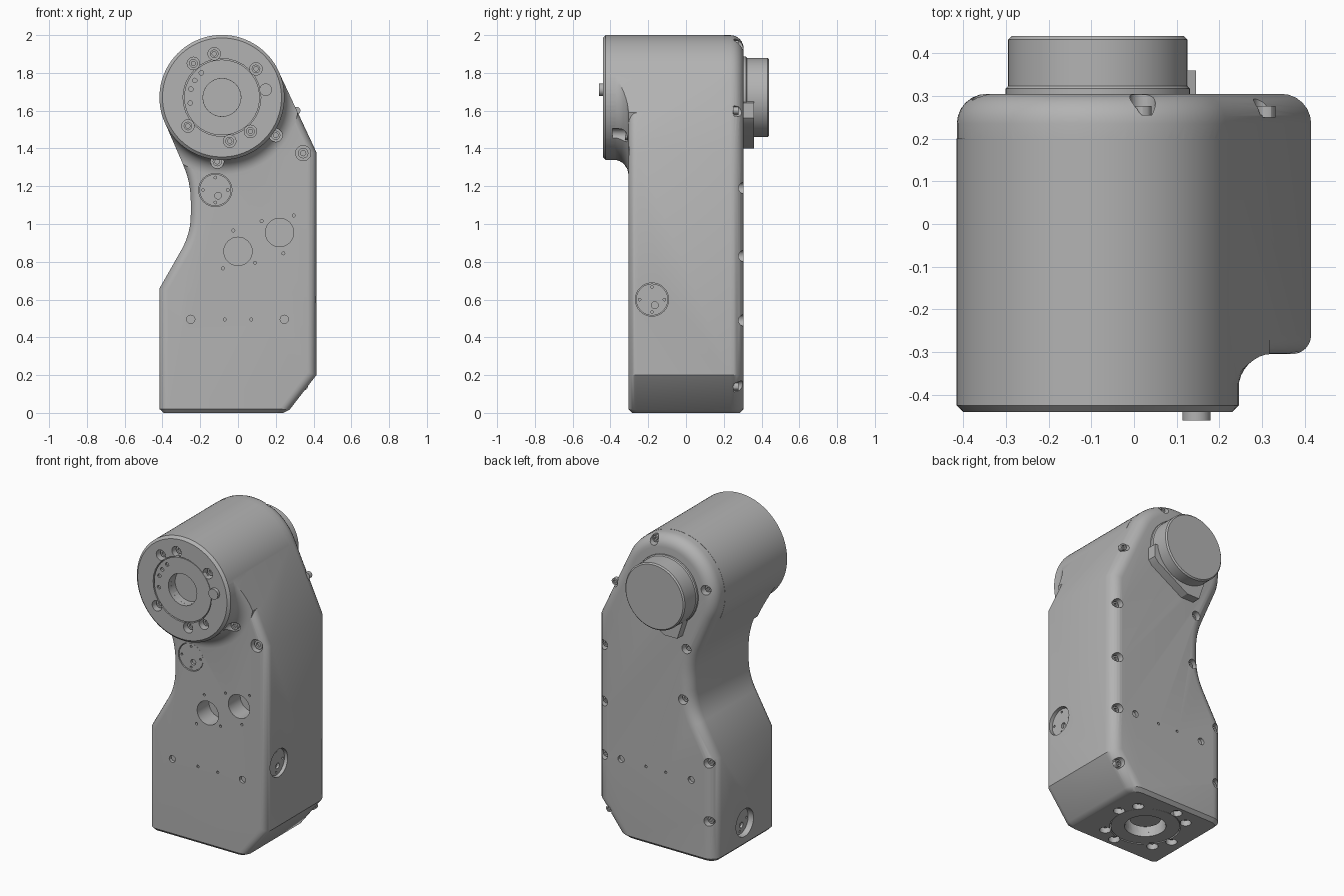
import bpy, bmesh, math
from mathutils import Vector, Matrix

cube = bpy.data.objects.get("Cube")
if cube:
    bpy.data.objects.remove(cube)

grey = bpy.data.materials.new("housing grey")
grey.use_nodes = True
grey.diffuse_color = (0.45, 0.45, 0.45, 1)
grey.node_tree.nodes["Principled BSDF"].inputs["Base Color"].default_value = (0.45, 0.45, 0.45, 1)

FRONT, BACK, DOWN = Vector((0, -1, 0)), Vector((0, 1, 0)), Vector((0, 0, -1))
LEFT, RIGHT = Vector((1, 0, 0)), Vector((-1, 0, 0))
CX, CZ, R = -0.085, 1.67, 0.33      # head axis and radius
HALF = 0.305                        # half depth of the housing


def finish(name, bm):
    bmesh.ops.recalc_face_normals(bm, faces=bm.faces)
    mesh = bpy.data.meshes.new(name)
    bm.to_mesh(mesh)
    bm.free()
    mesh.materials.append(grey)
    ob = bpy.data.objects.new(name, mesh)
    bpy.context.collection.objects.link(ob)
    return ob


def activate(ob):
    bpy.ops.object.select_all(action='DESELECT')
    ob.select_set(True)
    bpy.context.view_layer.objects.active = ob


def smooth(ob):
    activate(ob)
    bpy.ops.object.shade_smooth_by_angle(angle=math.radians(30))


def add_lathe(bm, profile, pos, axis, segs):
    """Spin (radius, height) points about the axis through pos."""
    part = bmesh.new()
    verts = [part.verts.new((r, 0, h)) for r, h in profile]
    edges = [part.edges.new(pair) for pair in zip(verts, verts[1:])]
    bmesh.ops.spin(part, geom=verts + edges, cent=(0, 0, 0), axis=(0, 0, 1),
                   angle=2 * math.pi, steps=segs)
    bmesh.ops.remove_doubles(part, verts=part.verts, dist=1e-5)
    bmesh.ops.recalc_face_normals(part, faces=part.faces)
    turn = axis.to_track_quat('Z', 'Y').to_matrix().to_4x4()
    part.transform(Matrix.Translation(Vector(pos)) @ turn)
    temp = bpy.data.meshes.new("temp")
    part.to_mesh(temp)
    part.free()
    bm.from_mesh(temp)
    bpy.data.meshes.remove(temp)


def lathe(name, profile, pos, axis, segs=64):
    bm = bmesh.new()
    add_lathe(bm, profile, pos, axis, segs)
    return finish(name, bm)


def rod(r, low, high):
    return [(0, low), (r, low), (r, high), (0, high)]


def boolean(ob, other, mode, keep=False):
    activate(ob)
    mod = ob.modifiers.new("shape", 'BOOLEAN')
    mod.object, mod.operation, mod.solver = other, mode, 'EXACT'
    bpy.ops.object.modifier_apply(modifier=mod.name)
    if not keep:
        bpy.data.objects.remove(other)


def cut(ob, holes):
    """Each hole is (surface point, outward axis, radius, depth)."""
    bm = bmesh.new()
    for pos, axis, r, depth in holes:
        add_lathe(bm, rod(r, -depth, 0.02), pos, axis, 12 if r < 0.03 else 32)
    boolean(ob, finish("cutter", bm), 'DIFFERENCE')


def prism(name, outline, y0, y1):
    bm = bmesh.new()
    face = bm.faces.new([bm.verts.new((x, y0, z)) for x, z in outline])
    new = bmesh.ops.extrude_face_region(bm, geom=[face])["geom"]
    bmesh.ops.translate(bm, vec=(0, y1 - y0, 0),
                        verts=[v for v in new if isinstance(v, bmesh.types.BMVert)])
    return finish(name, bm)


def bend(a, b, c, t=0.1, n=6):
    """Rounded corner at b."""
    a, b, c = Vector(a), Vector(b), Vector(c)
    p, q = b + (a - b).normalized() * t, b + (c - b).normalized() * t
    return [p.lerp(b, i / n).lerp(b.lerp(q, i / n), i / n) for i in range(n + 1)]


# Housing outline, running below the floor so the base can be sliced flat
arc = [(CX + R * math.cos(a), CZ + R * math.sin(a))
       for a in (math.radians(25.1 + 178.3 * i / 40) for i in range(41))]
waist_top, waist_low, hip = (-0.25, 1.22), (-0.25, 0.95), (-0.415, 0.66)
outline = [(0.105, -0.2), (0.415, 0.2), (0.415, 1.38)] + arc
outline += bend(arc[-1], waist_top, waist_low) + bend(waist_top, waist_low, hip)
outline += [hip, (-0.415, -0.2)]

# Housing with rounded front and back rims and a chamfered base
housing = prism("housing", outline, -HALF, HALF)
bm = bmesh.new()
bm.from_mesh(housing.data)
for y, width in ((-HALF, 0.045), (HALF, 0.07)):
    rim = [e for e in bm.edges if all(abs(v.co.y - y) < 1e-4 for v in e.verts)]
    bmesh.ops.bevel(bm, geom=rim, offset=width, segments=6, profile=0.5,
                    affect='EDGES', clamp_overlap=False)
sliced = bmesh.ops.bisect_plane(bm, geom=bm.verts[:] + bm.edges[:] + bm.faces[:],
                                plane_co=(0, 0, 0), plane_no=DOWN, clear_outer=True)
base = [e for e in sliced["geom_cut"] if isinstance(e, bmesh.types.BMEdge)]
bmesh.ops.edgeloop_fill(bm, edges=base)
base = [e for e in bm.edges if all(abs(v.co.z) < 1e-5 for v in e.verts)]
bmesh.ops.bevel(bm, geom=base, offset=0.02, segments=1, affect='EDGES')
bmesh.ops.recalc_face_normals(bm, faces=bm.faces)
bm.to_mesh(housing.data)
bm.free()

# Fillet between head and front face, trimmed to the housing outline
flare = [(0, -0.1), (R + 0.08, -0.1), (R + 0.08, 0)]
flare += [(R + 0.08 * (1 - math.sin(a)), 0.08 * (1 - math.cos(a)))
          for a in (math.pi / 2 * i / 8 for i in range(1, 9))] + [(0, 0.08)]
fillet = lathe("fillet", flare, (CX, -HALF, CZ), FRONT, 96)
boolean(fillet, prism("trim", outline, -0.6, 0.6), 'INTERSECT')
boolean(housing, fillet, 'UNION')

# Protruding head drum
drum = [(0, -0.2), (R + 0.001, -0.2), (R + 0.001, 0.425), (R - 0.015, 0.44), (0, 0.44)]
boolean(housing, lathe("head", drum, (CX, 0, CZ), FRONT, 96), 'UNION')

# Flange pockets, access ports and inspection plugs
head_face, base_face = Vector((CX, -0.44, CZ)), Vector((CX, 0, 0))
plugs = [((-0.12, -HALF, 1.18), FRONT, 0.004), ((0.415, -0.18, 0.6), LEFT, 0.02),
         ((-0.415, 0, 0.15), RIGHT, 0.035)]
holes = [(head_face, FRONT, 0.206, 0.03), (base_face, DOWN, 0.206, 0.03)]
holes += [((x, -HALF, z), FRONT, 0.075, 0.12) for x, z in ((0, 0.855), (0.22, 0.955))]
holes += [(pos, axis, 0.088, 0.06) for pos, axis, _ in plugs]
cut(housing, holes)
cut(housing, [(head_face + BACK * 0.03, FRONT, 0.1, 0.04),
              (base_face - DOWN * 0.03, DOWN, 0.12, 0.08)])

# Screw seats: flange rings, back rim and front
seats = []
for quarter in range(4):
    for offset in (10, 40):
        a = math.radians(quarter * 90 + offset)
        u, v = 0.235 * math.cos(a), 0.235 * math.sin(a)
        seats.append((head_face + Vector((u, 0, v)), FRONT, 0.033, 0.05))
        seats.append((base_face + Vector((u, v, 0)), DOWN, 0.033, 0.05))
back_rim = [(0.02, 1.95), (0.31, 1.6), (0.37, 1.19), (0.37, 0.83), (0.37, 0.49), (0.35, 0.14),
            (-0.35, 1.73), (-0.215, 1.32), (-0.19, 0.99), (-0.37, 0.63), (-0.37, 0.26)]
seats += [((x, HALF, z), BACK, 0.03, 0.05) for x, z in back_rim]
seats.append(((0.345, -HALF, 1.375), FRONT, 0.04, 0.04))
seats += [((x, -0.37, z), FRONT, 0.035, 0.07) for x, z in ((0.2, 1.47), (-0.11, 1.33))]
cut(housing, seats)

# Small threaded holes
dots = [(-0.025, 0.965), (0.125, 1.015), (0.295, 1.045), (0.24, 0.845), (0.09, 0.795), (-0.08, 0.765)]
small = [((x, -HALF, z), FRONT, 0.008, 0.02) for x, z in dots]
for side in (FRONT, BACK):
    for x, r in ((-0.25, 0.022), (-0.07, 0.008), (0.07, 0.008), (0.245, 0.022)):
        small.append((side * HALF + Vector((x, 0, 0.495)), side, r, 0.02))
cut(housing, small)
smooth(housing)

# Screw heads with hexagonal sockets
bm = bmesh.new()
for pos, axis, r, depth in seats:
    floor = Vector(pos) - axis * depth
    add_lathe(bm, [(0, -0.005), (r * 0.7, -0.005), (r * 0.7, 0.022), (r * 0.35, 0.022),
                   (r * 0.35, 0.01), (0, 0.01)], floor, axis, 12)
smooth(finish("screws", bm))

# Flange plates
for name, pos, axis, bore in (("head_flange", head_face, FRONT, 0.1),
                              ("base_flange", base_face, DOWN, 0.12)):
    ring = [(bore, -0.032), (0.2, -0.032), (0.2, -0.003), (bore, -0.003), (bore, -0.032)]
    plate = lathe(name, ring, pos, axis)
    if axis == FRONT:
        cut(plate, [(pos + Vector((0.17 * math.cos(a), 0, 0.17 * math.sin(a))), FRONT, 0.012, 0.015)
                    for a in map(math.radians, (130, 148, 165, 190))])
    smooth(plate)
smooth(lathe("base_inner_cap", rod(0.09, -0.12, -0.05), base_face, DOWN))

# Plugs with four pin holes and a socket
for pos, axis, sunk in plugs:
    plug = lathe("plug", rod(0.084, -0.07, -sunk), pos, axis, 48)
    top = Vector(pos) - axis * sunk
    side = axis.cross(DOWN)
    pins = [(top + d * 0.066, axis, 0.007, 0.01) for d in (side, -side, DOWN, -DOWN)]
    cut(plug, pins + [(top + DOWN * 0.03 + side * 0.015, axis, 0.018, 0.015)])
    smooth(plug)

# Rear cap and its clipped mounting plate
cap = [(0, -0.02), (0.216, -0.02), (0.216, 0.012), (0.21, 0.018), (0.21, 0.127), (0.202, 0.135), (0, 0.135)]
smooth(lathe("rear_cap", cap, (CX, HALF, CZ), BACK, 72))
tab = [(0.145, 1.64), (0.145, 1.56), (0.12, 1.53), (-0.1, 1.4), (-0.19, 1.4), (-0.24, 1.55), (-0.085, 1.72)]
smooth(prism("rear_cap_plate", tab, HALF - 0.02, 0.36))
